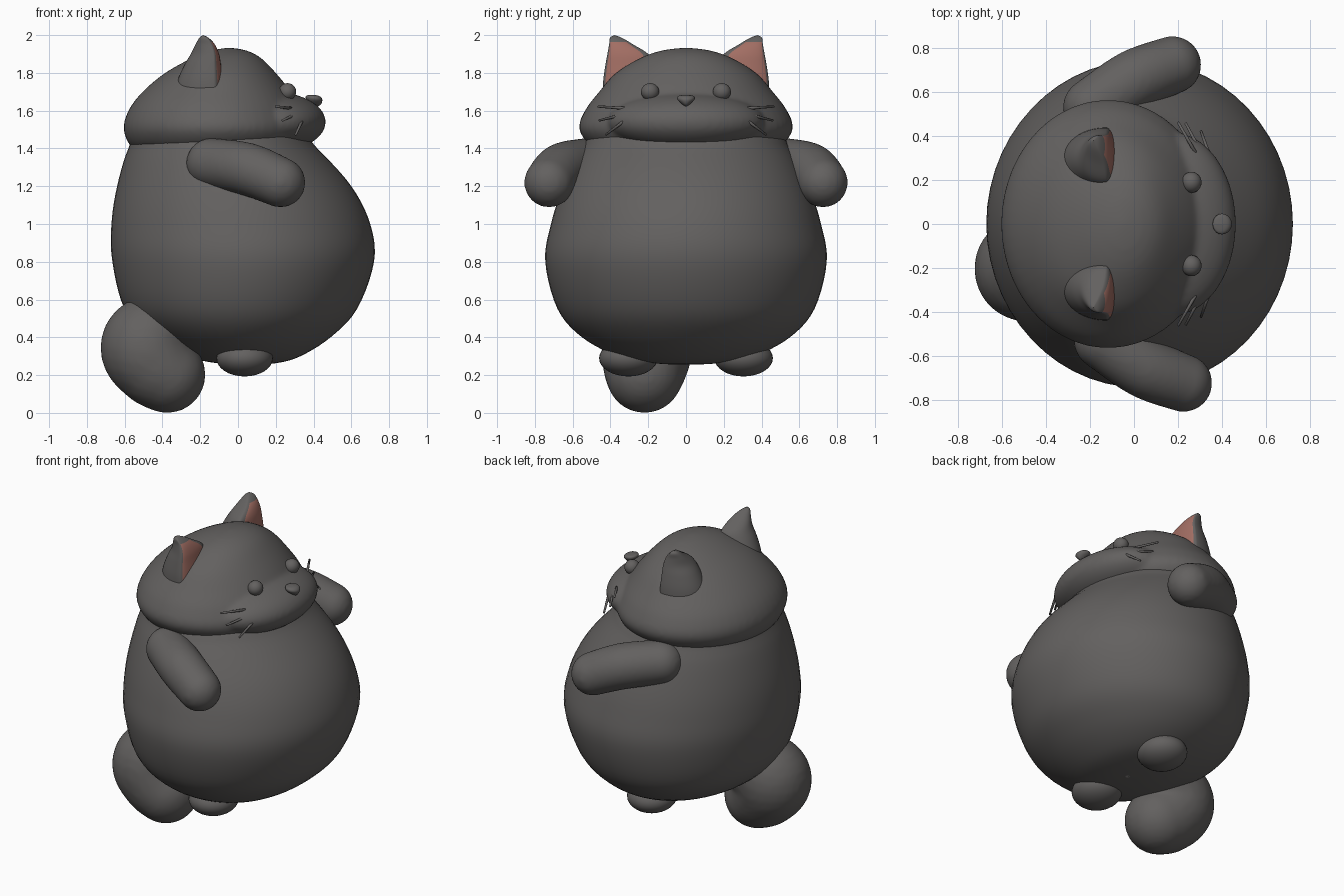
import bpy, bmesh, math
from mathutils import Vector, Matrix

if "Cube" in bpy.data.objects:
    bpy.data.objects.remove(bpy.data.objects["Cube"])


def material(name, rgb):
    m = bpy.data.materials.new(name)
    m.diffuse_color = (*rgb, 1)
    m.use_nodes = True
    m.node_tree.nodes["Principled BSDF"].inputs["Base Color"].default_value = m.diffuse_color
    return m


GREY = material("warm dark grey", (0.125, 0.119, 0.116))
PINK = material("ear pink", (0.36, 0.155, 0.125))


def finish(bm, name, mats=(GREY,)):
    bmesh.ops.recalc_face_normals(bm, faces=bm.faces)
    for f in bm.faces:
        f.smooth = True
    me = bpy.data.meshes.new(name)
    bm.to_mesh(me)
    bm.free()
    for m in mats:
        me.materials.append(m)
    ob = bpy.data.objects.new(name, me)
    bpy.context.collection.objects.link(ob)
    return ob


def blend(ob, voxel=0.015, rounds=6):
    """Fuse overlapping volumes into one soft skin."""
    r = ob.modifiers.new("fuse", 'REMESH')
    r.mode = 'VOXEL'
    r.voxel_size = voxel
    r.use_smooth_shade = True
    s = ob.modifiers.new("soften", 'SMOOTH')
    s.factor = 0.5
    s.iterations = rounds


def spline(points, steps):
    """Catmull-Rom through tuples of any length."""
    pts = [Vector(p) for p in points]
    out = []
    for i in range(len(pts) - 1):
        a, b, c, d = pts[max(i - 1, 0)], pts[i], pts[i + 1], pts[min(i + 2, len(pts) - 1)]
        for k in range(steps):
            t = k / steps
            out.append(0.5 * (2 * b + (c - a) * t + (2 * a - 5 * b + 4 * c - d) * t * t
                              + (3 * b - a - 3 * c + d) * t ** 3))
    return out + [pts[-1]]


def loft(bm, sections, n=56, steps=5, mid=0.5, side=1, paint=None):
    """Stack oval rings (z, x back, x front, y centre, y half width)."""
    rings = []
    for z, x0, x1, yc, hy in spline(sections, steps):
        cx = x0 + (x1 - x0) * mid
        ring = []
        for i in range(n):
            c, s = math.cos(math.tau * i / n), math.sin(math.tau * i / n)
            x = cx + (x1 - cx if c > 0 else cx - x0) * c
            ring.append(bm.verts.new((x, side * (yc + max(hy, 0.001) * s), z)))
        rings.append(ring)
    for a, b in zip(rings, rings[1:]):
        for i in range(n):
            j = (i + 1) % n
            f = bm.faces.new((a[i], a[j], b[j], b[i]))
            if paint:
                f.material_index = paint((i + 0.5) / n * math.tau, b[i].co.z)
    bm.faces.new(rings[0])
    bm.faces.new(rings[-1])


def ball(bm, centre, radii, seg=32):
    m = Matrix.Translation(centre) @ Matrix.Diagonal((*radii, 1))
    bmesh.ops.create_uvsphere(bm, u_segments=seg, v_segments=seg // 2, radius=1, matrix=m)


def sausage(name, path):
    """Rounded limb from balls (x, y, z, radius) along a curve."""
    bm = bmesh.new()
    for p in spline(path, 8):
        ball(bm, p[:3], (p[3],) * 3)
    blend(finish(bm, name))


# Round body
bm = bmesh.new()
loft(bm, [(.255, .05, .05, 0, 0), (.263, -.11, .2, 0, .17), (.3, -.27, .33, 0, .36),
          (.4, -.46, .49, 0, .55), (.55, -.6, .63, 0, .68), (.8, -.665, .72, 0, .745),
          (1, -.67, .7, 0, .715), (1.2, -.64, .6, 0, .65), (1.4, -.58, .42, 0, .55),
          (1.5, -.5, .3, 0, .45), (1.55, -.1, -.1, 0, 0)])
finish(bm, "body")

# Head with muzzle fused on
bm = bmesh.new()
loft(bm, [(1.37, -.1, -.1, 0, 0), (1.376, -.45, .2, 0, .36), (1.405, -.56, .32, 0, .49),
          (1.5, -.605, .37, 0, .565), (1.6, -.58, .34, 0, .535), (1.7, -.505, .28, 0, .46),
          (1.8, -.385, .2, 0, .37), (1.88, -.24, .12, 0, .24), (1.92, -.13, .04, 0, .12),
          (1.934, -.05, -.05, 0, 0)])
ball(bm, (.17, 0, 1.54), (.295, .42, .162), 48)
blend(finish(bm, "head"), rounds=5)

# Nose: small blunt wedge
bm = bmesh.new()
loft(bm, [(1.62, .4, .42, 0, 0), (1.635, .37, .44, 0, .022), (1.66, .36, .446, 0, .046),
          (1.678, .36, .43, 0, .04), (1.684, .38, .4, 0, 0)], n=20, steps=4)
finish(bm, "nose")

# Ear: flat front, round back, pink inside
EAR = [(1.68, -.34, -.075, .28, .16), (1.76, -.32, -.08, .288, .15), (1.84, -.285, -.09, .297, .13),
       (1.9, -.25, -.1, .308, .108), (1.95, -.225, -.122, .343, .064),
       (1.985, -.205, -.155, .37, .032), (2.0, -.185, -.185, .38, 0)]


def ear_paint(angle, z):
    a = (angle + math.pi) % math.tau - math.pi
    return 1 if -0.75 < a < 1.12 and z < 1.965 else 0


for side, label in ((1, "left"), (-1, "right")):
    bm = bmesh.new()
    loft(bm, EAR, n=48, steps=6, mid=0.8, side=side, paint=ear_paint)
    finish(bm, label + "_ear", (GREY, PINK))

    # Eye
    bm = bmesh.new()
    ball(bm, (.262, side * .19, 1.7), (.046, .048, .046), 24)
    finish(bm, label + "_eye")

    # Whiskers: three tapered rods
    bm = bmesh.new()
    for a, b in (((.3, .29, 1.61), (.2, .465, 1.622)),
                 ((.325, .29, 1.59), (.235, .46, 1.548)),
                 ((.35, .295, 1.57), (.305, .425, 1.472))):
        a, b = (Vector((p[0], p[1] * side, p[2])) for p in (a, b))
        d = b - a
        m = Matrix.Translation((a + b) / 2) @ d.to_track_quat('Z', 'Y').to_matrix().to_4x4()
        bmesh.ops.create_cone(bm, cap_ends=True, segments=10, radius1=.009, radius2=.006,
                              depth=d.length, matrix=m)
    finish(bm, label + "_whiskers")

    # Arm, the left one held slightly further back
    dx = -.05 if side > 0 else 0
    sausage(label + "_arm", [(-.14 + dx, side * .53, 1.32, .135), (.05 + dx, side * .655, 1.29, .14),
                             (.225 + dx, side * .725, 1.22, .132)])

    # Foot
    bm = bmesh.new()
    ball(bm, (.035, side * .305, .29), (.15, .155, .097))
    finish(bm, label + "_foot")

# Tail curling down under the body
sausage("tail", [(-.36, -.16, .47, .2), (-.485, -.2, .36, .24), (-.44, -.215, .26, .225),
                 (-.375, -.22, .203, .203)])
